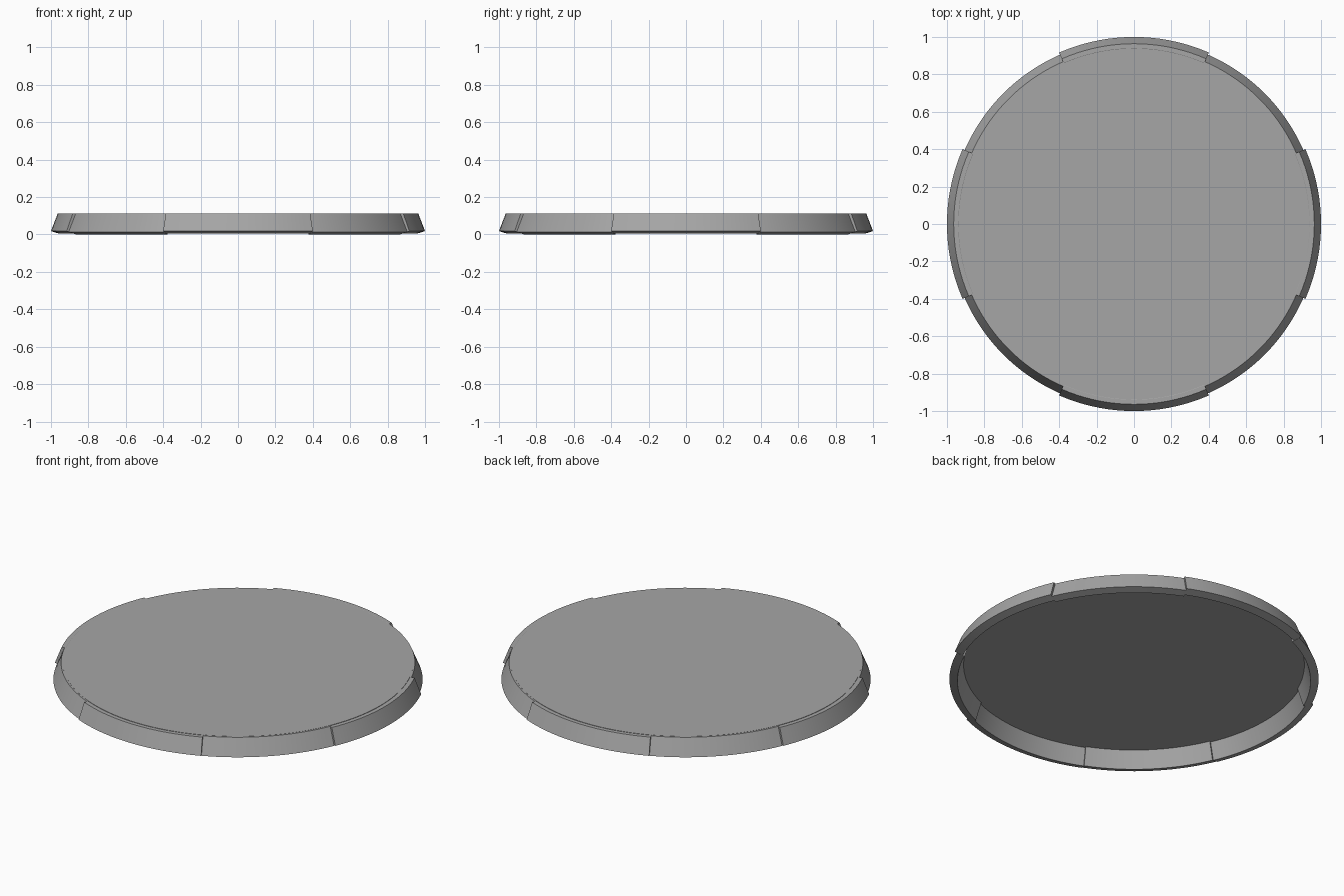
import bpy
import bmesh
from math import cos, sin, radians

cube = bpy.data.objects.get("Cube")
if cube:
    bpy.data.objects.remove(cube, do_unlink=True)

grey = bpy.data.materials.new("plain_grey")
grey.use_nodes = True
colour = (0.38, 0.38, 0.38, 1)
grey.diffuse_color = colour
grey.node_tree.nodes["Principled BSDF"].inputs["Base Color"].default_value = colour

HALF = 23.6      # half angle of a raised rim panel
STEPS = 18       # facets along each rim panel


def finish(bm, name):
    bmesh.ops.recalc_face_normals(bm, faces=bm.faces[:])
    mesh = bpy.data.meshes.new(name)
    bm.to_mesh(mesh)
    bm.free()
    obj = bpy.data.objects.new(name, mesh)
    bpy.context.collection.objects.link(obj)
    mesh.materials.append(grey)
    bpy.ops.object.select_all(action="DESELECT")
    obj.select_set(True)
    bpy.context.view_layer.objects.active = obj
    bpy.ops.object.shade_smooth_by_angle(angle=radians(25))
    return obj


def rim_panel(name, profile, start, end):
    """Sweep a closed (radius, height) profile along an arc, with end caps."""
    bm = bmesh.new()
    rings = []
    for i in range(STEPS + 1):
        a = radians(start + (end - start) * i / STEPS)
        rings.append([bm.verts.new((r * cos(a), r * sin(a), z)) for r, z in profile])
    n = len(profile)
    for a, b in zip(rings, rings[1:]):
        for k in range(n):
            bm.faces.new((a[k], a[(k + 1) % n], b[(k + 1) % n], b[k]))
    bm.faces.new(rings[0])
    bm.faces.new(rings[-1])
    return finish(bm, name)


# Leaning rim panels: four raised ones on the axes, four set back between them
raised = [(1.0, 0.018), (0.964, 0.112), (0.94, 0.112), (0.922, 0.1), (0.955, 0.004)]
recessed = [(0.988, 0.013), (0.947, 0.112), (0.93, 0.112), (0.912, 0.1), (0.945, 0)]
sides = ["left", "back", "right", "front"]
corners = ["back_left", "back_right", "front_right", "front_left"]
for q in range(4):
    mid = 90 * q
    rim_panel(sides[q] + "_raised_rim", raised, mid - HALF, mid + HALF)
    rim_panel(corners[q] + "_recessed_rim", recessed, mid + HALF, mid + 90 - HALF)

# Thin flat top plate, open underneath
bm = bmesh.new()
bmesh.ops.create_cone(bm, cap_ends=True, segments=128, radius1=0.938,
                      radius2=0.938, depth=0.011)
bmesh.ops.translate(bm, verts=bm.verts[:], vec=(0, 0, 0.1075))
finish(bm, "top_plate")
